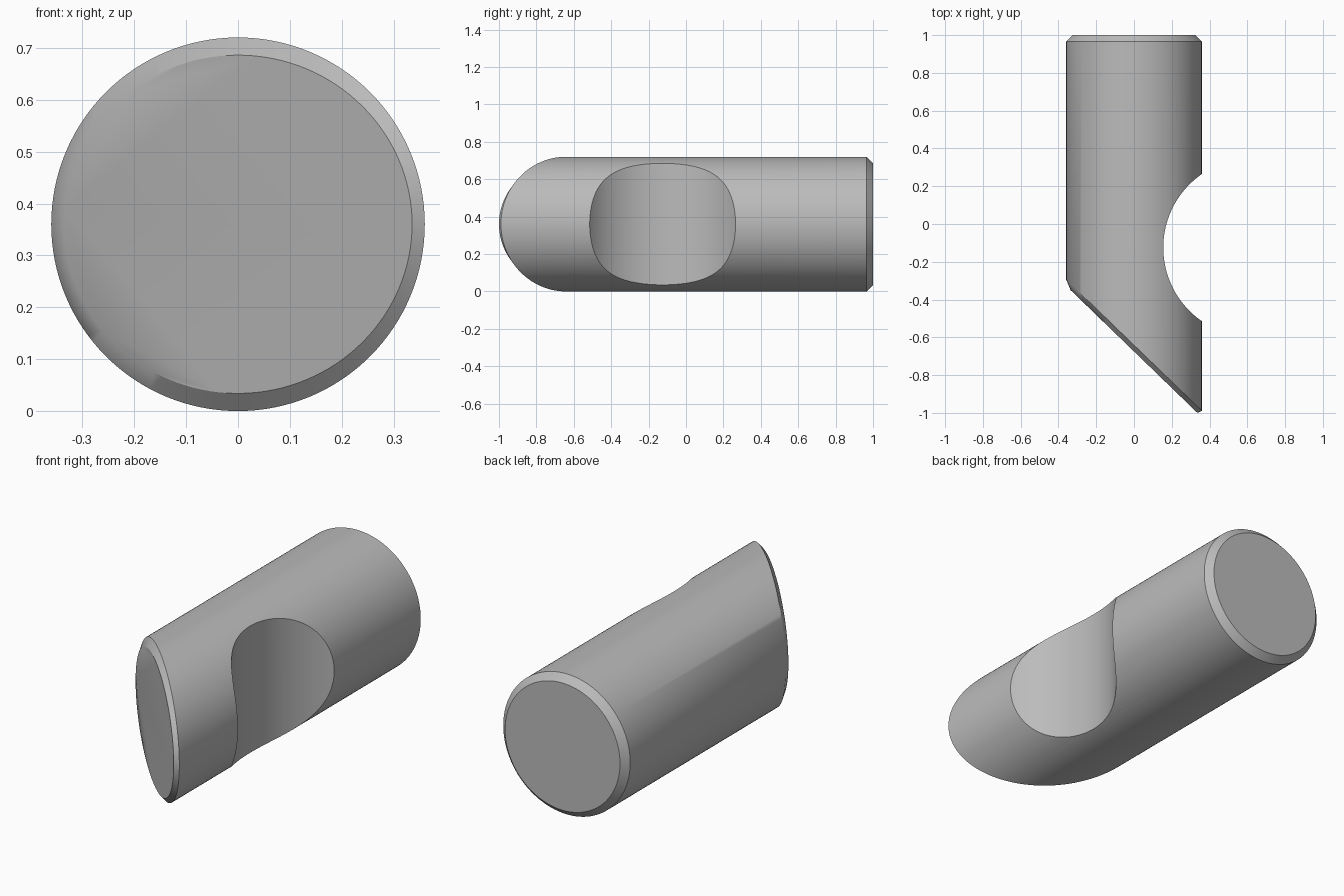
import bpy
import bmesh
from math import cos, sin, pi, hypot

if "Cube" in bpy.data.objects:
    bpy.data.objects.remove(bpy.data.objects["Cube"], do_unlink=True)

RADIUS = 0.36
CHAMFER = 0.034
BACK = 1.0
SLOPE = 0.968        # slant of the front cut
CUT_Y = -0.675       # front cut where it crosses the axis
SIDES = 128

steel = bpy.data.materials.new("plain grey")
steel.use_nodes = True
grey = (0.5, 0.5, 0.5, 1)
steel.diffuse_color = grey
steel.node_tree.nodes["Principled BSDF"].inputs["Base Color"].default_value = grey


def cut_inset(a):
    """Point on the slanted cut, moved inward from its rim by the chamfer."""
    stretch = hypot(1, SLOPE)
    nx, nz = cos(a) / stretch, sin(a)
    length = hypot(nx, nz)
    x = RADIUS * cos(a) - CHAMFER * nx / length / stretch
    z = RADIUS * sin(a) - CHAMFER * nz / length
    return x, CUT_Y - SLOPE * x, z + RADIUS


def round_point(a, y, r=RADIUS):
    return r * cos(a), y, r * sin(a) + RADIUS


# Round bar with a chamfered square back and a chamfered slanted front
bm = bmesh.new()
angles = [2 * pi * i / SIDES for i in range(SIDES)]
sections = [
    lambda a: round_point(a, BACK, RADIUS - CHAMFER),
    lambda a: round_point(a, BACK - CHAMFER),
    lambda a: round_point(a, CUT_Y - SLOPE * RADIUS * cos(a) + CHAMFER),
    cut_inset,
]
rings = [[bm.verts.new(f(a)) for a in angles] for f in sections]
for r1, r2 in zip(rings, rings[1:]):
    for i in range(SIDES):
        j = (i + 1) % SIDES
        bm.faces.new((r1[i], r1[j], r2[j], r2[i]))
bm.faces.new(rings[0])
bm.faces.new(rings[-1])
bmesh.ops.recalc_face_normals(bm, faces=bm.faces)
mesh = bpy.data.meshes.new("notched_pin")
bm.to_mesh(mesh)
bm.free()
mesh.materials.append(steel)
pin = bpy.data.objects.new("notched_pin", mesh)
bpy.context.collection.objects.link(pin)

# Upright round notch through the left side
bpy.ops.mesh.primitive_cylinder_add(
    vertices=160, radius=0.4735, depth=2, location=(0.6285, -0.125, RADIUS))
cutter = bpy.context.object
cutter.name = "notch_cutter"
cutter.hide_render = True
cutter.data.materials.append(steel)

notch = pin.modifiers.new("notch", "BOOLEAN")
notch.operation = "DIFFERENCE"
notch.solver = "EXACT"
notch.object = cutter

bpy.ops.object.select_all(action="DESELECT")
pin.select_set(True)
bpy.context.view_layer.objects.active = pin
bpy.ops.object.modifier_apply(modifier=notch.name)
bpy.data.objects.remove(cutter, do_unlink=True)
bpy.ops.object.shade_smooth_by_angle()
